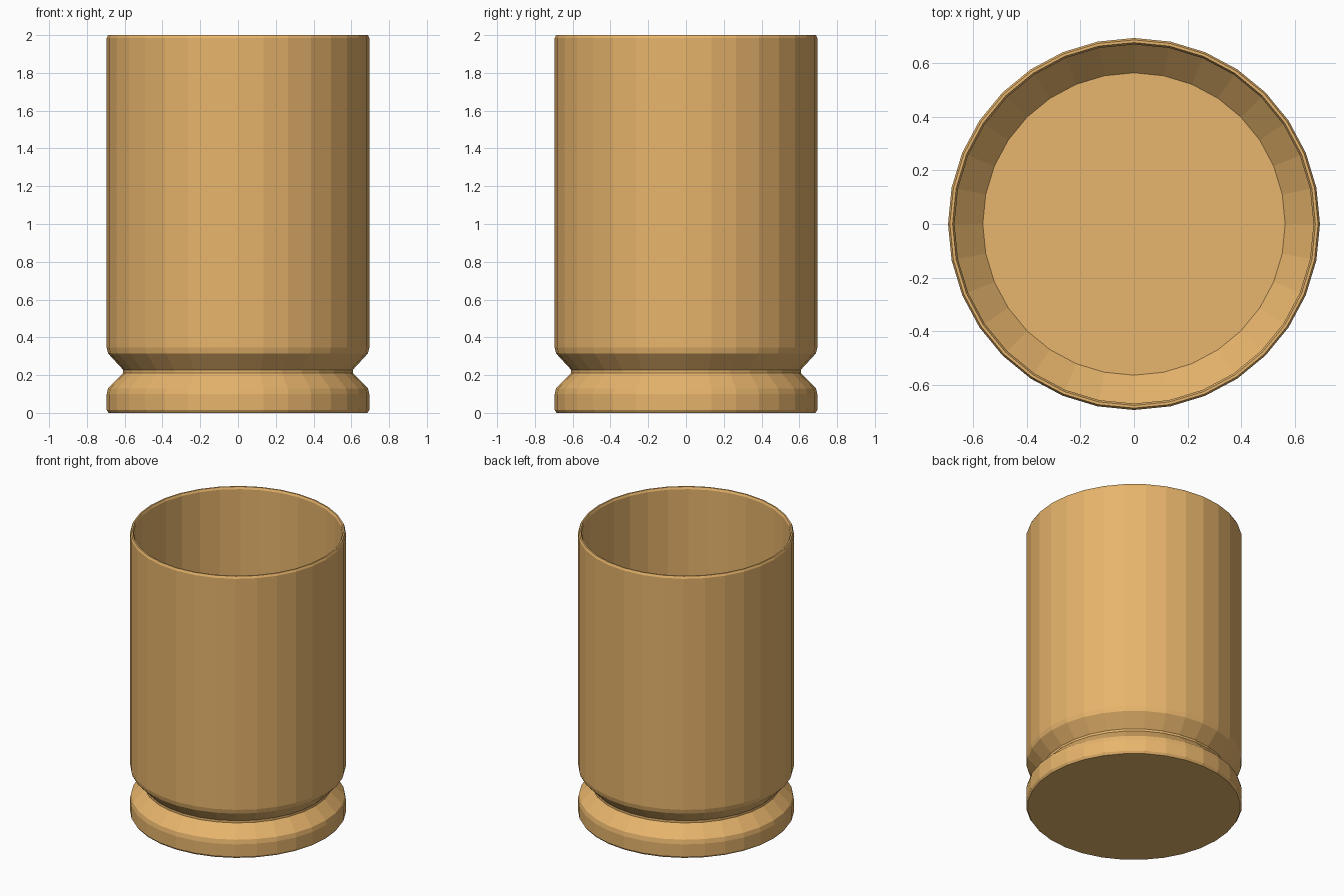
import bpy, bmesh, math

if "Cube" in bpy.data.objects:
    bpy.data.objects.remove(bpy.data.objects["Cube"])

SIDES = 32

# Lathe profile (radius, height): foot, pinched neck, wall, rim, inner wall, floor
profile = [
    (0.685, 0.0), (0.695, 0.015), (0.695, 0.10), (0.688, 0.13),
    (0.608, 0.212), (0.608, 0.228), (0.688, 0.315), (0.695, 0.345),
    (0.695, 1.985), (0.688, 2.0), (0.678, 2.0), (0.671, 1.985),
    (0.671, 0.355), (0.565, 0.245),
]

bm = bmesh.new()
rings = []
for r, z in profile:
    rings.append([bm.verts.new((r * math.cos(2 * math.pi * i / SIDES),
                                r * math.sin(2 * math.pi * i / SIDES), z))
                  for i in range(SIDES)])
for a, b in zip(rings, rings[1:]):
    for i in range(SIDES):
        j = (i + 1) % SIDES
        bm.faces.new((a[i], a[j], b[j], b[i]))

# Underside and inner floor
bm.faces.new(rings[0][::-1])
bm.faces.new(rings[-1])
bmesh.ops.recalc_face_normals(bm, faces=bm.faces[:])

mesh = bpy.data.meshes.new("cup")
bm.to_mesh(mesh)
bm.free()
cup = bpy.data.objects.new("cup", mesh)
bpy.context.collection.objects.link(cup)

# Warm brass colour
mat = bpy.data.materials.new("brass")
mat.diffuse_color = (0.80, 0.46, 0.15, 1)
mat.use_nodes = True
mat.node_tree.nodes["Principled BSDF"].inputs["Base Color"].default_value = mat.diffuse_color
mesh.materials.append(mat)
